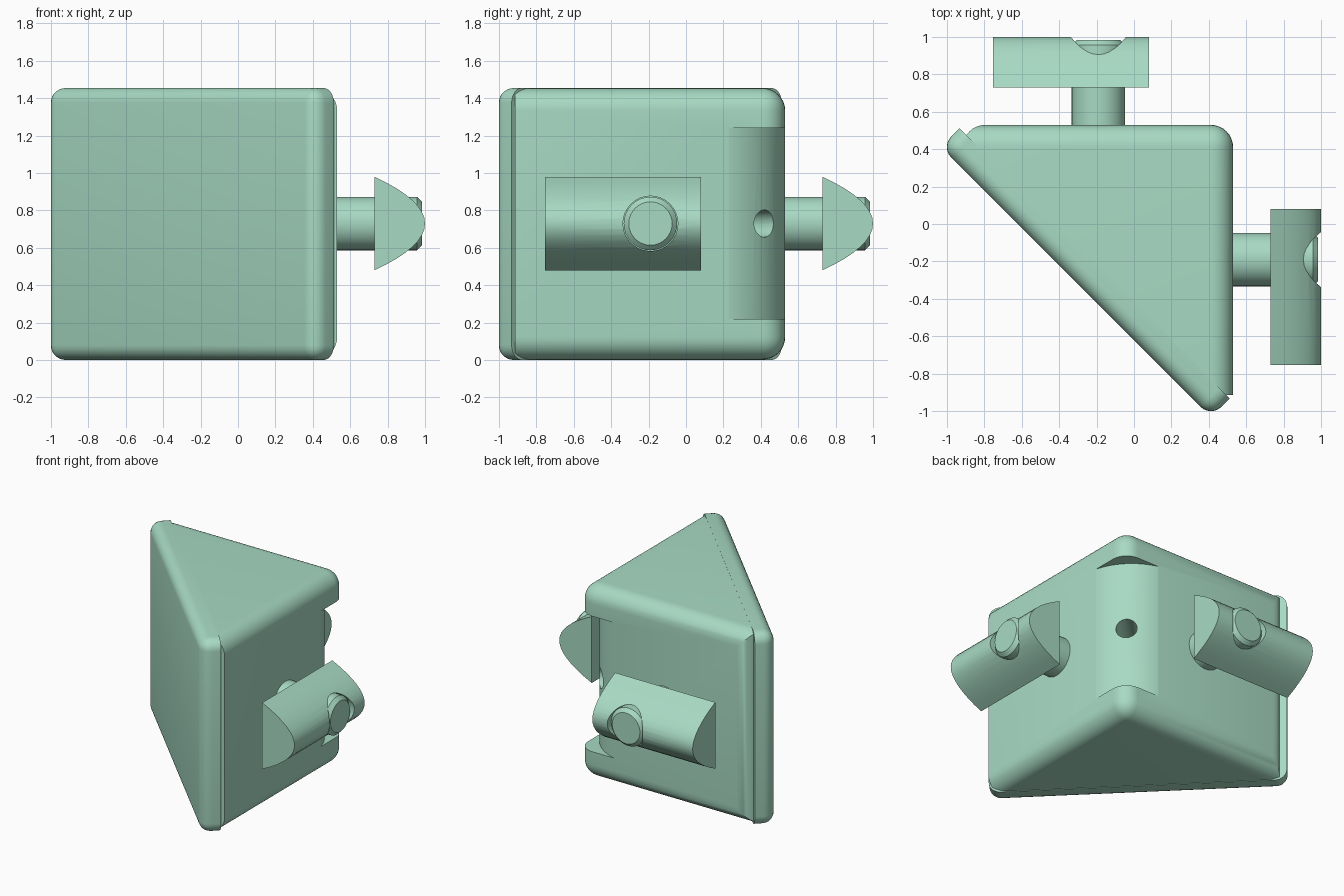
import bpy, bmesh, math
from mathutils import Matrix, Vector

if "Cube" in bpy.data.objects:
    bpy.data.objects.remove(bpy.data.objects["Cube"])

mat = bpy.data.materials.new("mint_green")
mat.diffuse_color = (0.39, 0.70, 0.55, 1)
mat.use_nodes = True
mat.node_tree.nodes["Principled BSDF"].inputs["Base Color"].default_value = mat.diffuse_color
H, MID = 1.455, 0.73      # body height, peg height


def prism(pts, z0, z1):
    """Closed prism over a 2D outline."""
    bm = bmesh.new()
    f = bm.faces.new([bm.verts.new((x, y, z0)) for x, y in pts])
    r = bmesh.ops.extrude_face_region(bm, geom=[f])
    bmesh.ops.translate(bm, vec=(0, 0, z1 - z0),
                        verts=[g for g in r["geom"] if isinstance(g, bmesh.types.BMVert)])
    bmesh.ops.recalc_face_normals(bm, faces=bm.faces[:])
    return bm


def cylinder(p, q, r, seg=32):
    """Cylinder from point p to point q."""
    p, q = Vector(p), Vector(q)
    rot = (q - p).to_track_quat('Z', 'Y').to_matrix().to_4x4()
    bm = bmesh.new()
    bmesh.ops.create_cone(bm, cap_ends=True, segments=seg, radius1=r, radius2=r,
                          depth=(q - p).length, matrix=Matrix.Translation((p + q) / 2) @ rot)
    return bm


def bevel(bm, test, r, seg):
    edges = [e for e in bm.edges if test(*[v.co for v in e.verts])]
    bmesh.ops.bevel(bm, geom=edges, offset=r, segments=seg, profile=0.5,
                    affect='EDGES', clamp_overlap=True)


def finish(name, bm, matrix=None):
    if matrix is not None:
        bm.transform(matrix)
    bmesh.ops.recalc_face_normals(bm, faces=bm.faces[:])
    me = bpy.data.meshes.new(name)
    bm.to_mesh(me)
    bm.free()
    me.materials.append(mat)
    ob = bpy.data.objects.new(name, me)
    bpy.context.collection.objects.link(ob)
    return ob


def activate(ob):
    bpy.ops.object.select_all(action='DESELECT')
    ob.select_set(True)
    bpy.context.view_layer.objects.active = ob


def cut(ob, bm):
    cutter = finish("cutter", bm)
    cutter.hide_render = True
    m = ob.modifiers.new("cut", 'BOOLEAN')
    m.operation, m.solver, m.object = 'DIFFERENCE', 'EXACT', cutter
    activate(ob)
    bpy.ops.object.modifier_apply(modifier=m.name)
    bpy.data.objects.remove(cutter)


def smooth(ob):
    activate(ob)
    bpy.ops.object.shade_smooth_by_angle(angle=math.radians(30))


# wedge body: the two leg faces have rounded rims
S, E = 0.53, -0.915
bm = prism([(S, S), (E, S), (E, 0.40), (0.40, E), (S, E)], 0.003, H - 0.001)
bevel(bm, lambda a, b: (abs(a.x - S) < 1e-4 and abs(b.x - S) < 1e-4 and (a.y > 0.5 or b.y > 0.5))
      or (abs(a.y - S) < 1e-4 and abs(b.y - S) < 1e-4), 0.12, 8)
body = finish("wedge_body", bm)

# recessed corner: large convex radius cut between top and bottom rims
C, R = 0.123, 0.42
arc = [(C + R * math.cos(math.radians(a)), C + R * math.sin(math.radians(a)))
       for a in range(10, 81, 5)]
cut(body, prism(arc + [(arc[-1][0], 0.8), (0.8, 0.8), (0.8, arc[0][1])], 0.22, 1.24))
# corner hole
cut(body, cylinder((0.2, 0.2, MID), (0.6, 0.6, MID), 0.073))
smooth(body)

# diagonal back plate, rounded everywhere but on its inner face
V0, V1, U = -0.44, -0.297, 1.022
bm = prism([(-U, V0), (U, V0), (U, V1), (-U, V1)], 0, H)
bevel(bm, lambda a, b: not (abs(a.y - V1) < 1e-4 and abs(b.y - V1) < 1e-4), 0.08, 6)
smooth(finish("diagonal_plate", bm, Matrix.Rotation(math.radians(-45), 4, 'Z')))

# pegs with arched heads, mirrored across the x = y diagonal
swap = Matrix(((0, 1, 0, 0), (1, 0, 0, 0), (0, 0, 1, 0), (0, 0, 0, 1)))
to_y = Matrix(((1, 0, 0, 0), (0, 0, 1, 0), (0, 1, 0, 0), (0, 0, 0, 1)))  # prism along y
PY = -0.19
for side, m in (("right", Matrix.Identity(4)), ("back", swap)):
    bm = cylinder((0.45, PY, MID), (0.985, PY, MID), 0.143)
    bevel(bm, lambda a, b: a.x > 0.98 and b.x > 0.98, 0.027, 1)
    smooth(finish(side + "_peg", bm, m))

    ts = [-0.25 + 0.5 * i / 16 for i in range(17)]
    bm = prism([(1 - 0.27 * (t / 0.25) ** 2, MID + t) for t in ts], -0.755, 0.08)
    head = finish(side + "_arched_head", bm, m @ to_y)
    hole = cylinder((0.6, PY, MID), (1.1, PY, MID), 0.147)
    hole.transform(m)
    cut(head, hole)
    smooth(head)
